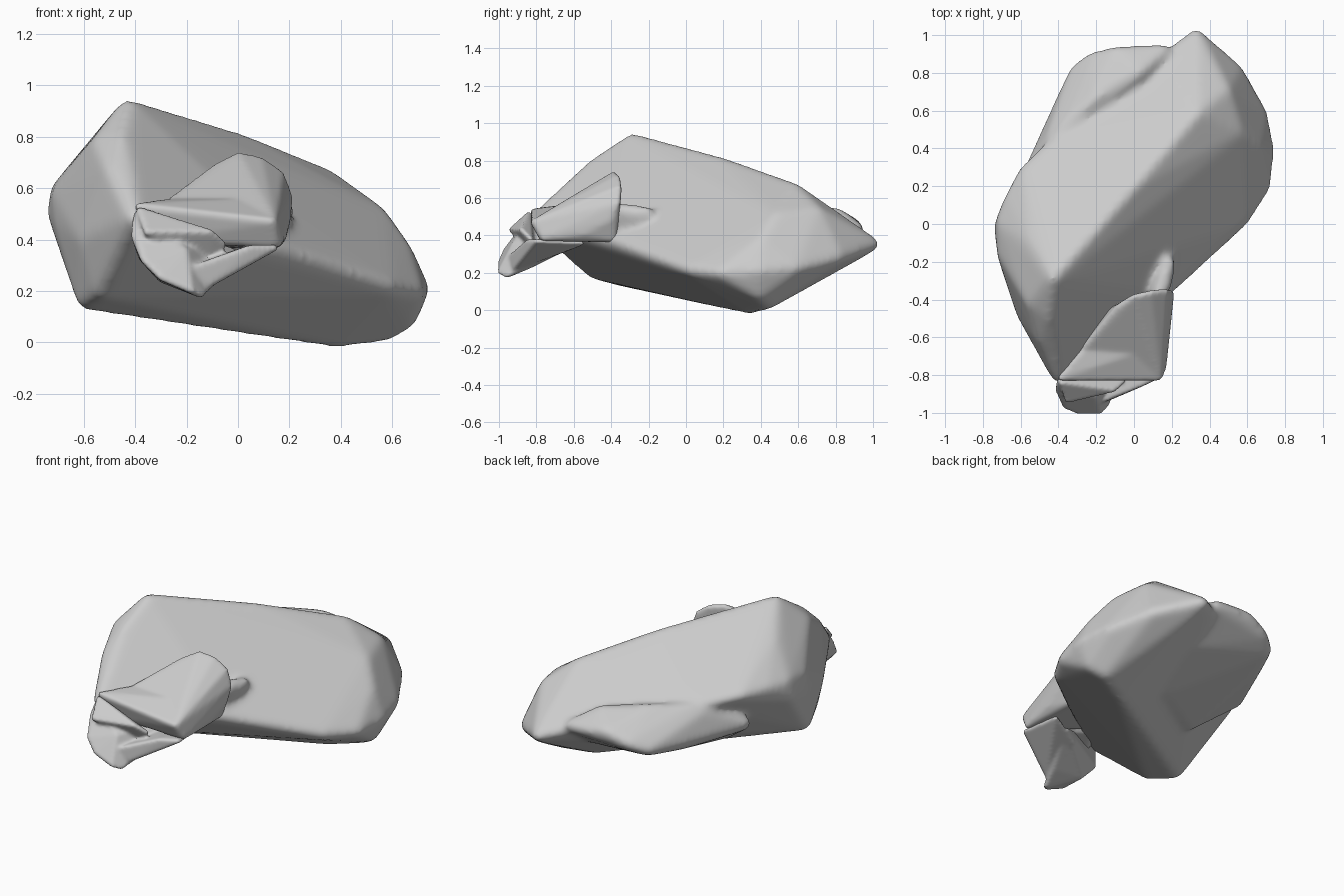
import bpy, bmesh, math
from mathutils import Vector, Matrix

old = bpy.data.objects.get("Cube")
if old:
    bpy.data.objects.remove(old, do_unlink=True)

clay = bpy.data.materials.new("grey_clay")
clay.use_nodes = True
GREY = (0.6, 0.6, 0.6, 1)
clay.diffuse_color = GREY
clay.node_tree.nodes["Principled BSDF"].inputs["Base Color"].default_value = GREY


def add_hull(target, points, radius, grow):
    """Add a rounded convex lump through the outline points to the target bmesh."""
    bm = bmesh.new()
    centre = sum((Vector(p) for p in points), Vector()) / len(points)
    for p in points:
        p = Vector(p)
        inset = p + (centre - p).normalized() * (radius - grow)
        bmesh.ops.create_icosphere(bm, subdivisions=2, radius=radius,
                                   matrix=Matrix.Translation(inset))
    hull = bmesh.ops.convex_hull(bm, input=bm.verts)
    junk = {v for v in hull["geom_interior"] if isinstance(v, bmesh.types.BMVert)}
    bmesh.ops.delete(bm, geom=list(junk), context="VERTS")
    bmesh.ops.delete(bm, geom=[v for v in bm.verts if not v.link_faces], context="VERTS")
    bmesh.ops.recalc_face_normals(bm, faces=bm.faces)
    lump = bpy.data.meshes.new("lump")
    bm.to_mesh(lump)
    bm.free()
    target.from_mesh(lump)
    bpy.data.meshes.remove(lump)


def soft_part(name, lumps, radius, grow, voxel, smoothing):
    """Fuse several lumps into one softly blended object."""
    bm = bmesh.new()
    for points in lumps:
        add_hull(bm, points, radius, grow)
    mesh = bpy.data.meshes.new(name)
    bm.to_mesh(mesh)
    bm.free()
    mesh.materials.append(clay)
    ob = bpy.data.objects.new(name, mesh)
    bpy.context.collection.objects.link(ob)
    fuse = ob.modifiers.new("fuse", "REMESH")
    fuse.mode = "VOXEL"
    fuse.voxel_size = voxel
    fuse.use_smooth_shade = True
    soften = ob.modifiers.new("soften", "SMOOTH")
    soften.factor = 0.5
    soften.iterations = smoothing


# Tilted body: top ridge, rounded far end, underside, front edge, back edge, bulging end
body = [
    (-.44, -.3, .925), (0, .2, .805), (.35, .6, .65), (.5, .72, .52), (.57, .5, .49),
    (.34, 1.02, .35), (.56, .83, .28), (.69, .6, .22), (.66, .42, .36),
    (.73, .4, .2), (.71, .2, .19), (.4, .35, 0), (.2, .2, .03), (-.61, -.35, .155),
    (.6, .45, .03), (.68, .4, .08), (-.54, -.52, .2), (-.41, -.83, .48),
    (.16, -.39, .36), (.6, .02, .21), (-.72, 0, .59), (-.73, -.02, .5),
    (-.6, .28, .58), (-.44, .44, .54), (.18, .9, .4), (-.7, -.2, .46),
    (-.71, -.17, .58), (-.68, .12, .59), (-.6, -.5, .4), (-.57, -.1, .77),
    (-.55, -.44, .78), (-.47, -.5, .79), (-.5, -.62, .67)]
# Swelling along the lower back
back_swelling = [
    (.18, .93, .43), (-.08, .93, .45), (-.22, .9, .4), (-.32, .83, .36),
    (-.4, .63, .34), (-.45, .45, .5), (-.2, .68, .55), (.05, .82, .52),
    (-.4, .48, .53), (.2, .7, .27), (.1, .35, .14), (-.35, .05, .2), (-.59, .21, .38)]
# Small crease beside the tongue
side_crease = [
    (.12, -.4, .55), (.17, -.34, .545), (.19, -.18, .52), (.18, -.22, .48), (.12, -.35, .42)]
soft_part("body", [body, back_swelling, side_crease], .04, .012, .016, 20)

# Raised tongue leaning against the front, with a pointed lip
tongue = [
    (0, -.38, .735), (.09, -.36, .715), (.17, -.35, .66), (.205, -.36, .57),
    (.2, -.4, .48), (-.09, -.44, .69), (-.16, -.52, .63), (-.27, -.66, .55),
    (.14, -.82, .47), (.16, -.77, .38), (.18, -.55, .4), (.15, -.38, .37),
    (-.2, -.5, .38)]
lip = [
    (-.4, -.82, .53), (-.27, -.66, .55), (0, -.68, .55), (.14, -.82, .47),
    (.15, -.77, .38), (-.3, -.78, .4), (-.2, -.6, .4)]
soft_part("tongue", [tongue, lip], .015, .005, .011, 9)

# Crumpled snout below the tongue, made of overlapping folds
snout = [
    (-.4, -.83, .5), (-.41, -.88, .42), (-.37, -.97, .32), (-.3, -1, .25),
    (-.18, -1, .2), (-.14, -.96, .18), (-.1, -.84, .23), (-.3, -.82, .24),
    (-.38, -.8, .33), (-.2, -.92, .36), (0, -.6, .35)]
upper_fold = [
    (-.39, -.84, .52), (-.36, -.94, .43), (-.1, -.88, .43), (-.05, -.83, .38),
    (-.1, -.8, .3), (-.3, -.8, .35)]
lower_fold = [
    (-.2, -.95, .28), (-.12, -.92, .22), (0, -.83, .31), (.15, -.8, .37),
    (.05, -.85, .37), (-.1, -.65, .32), (.12, -.55, .36)]
soft_part("snout", [snout, upper_fold, lower_fold], .012, .006, .01, 5)
